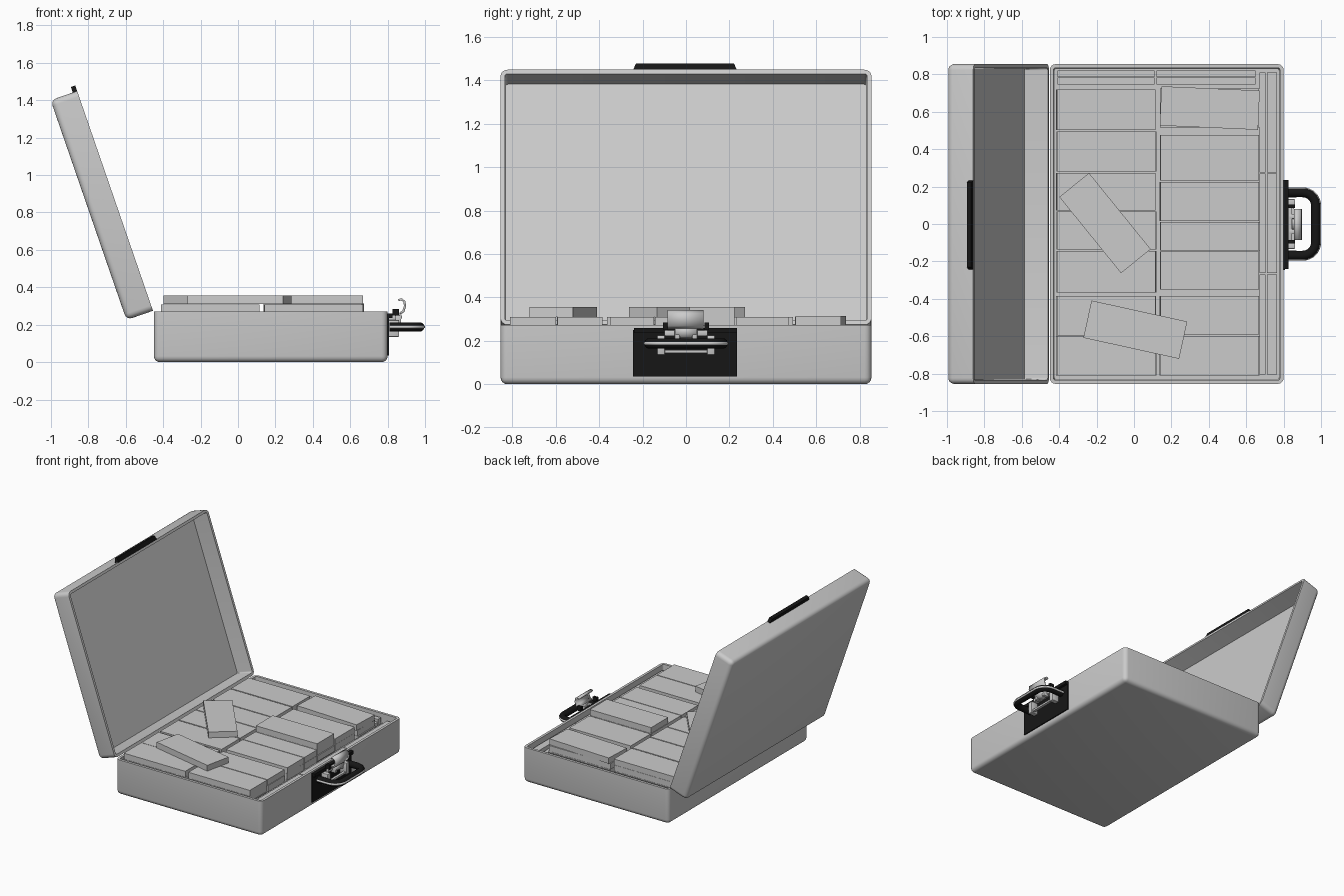
import bpy, bmesh, math, random
from mathutils import Matrix, Vector

if "Cube" in bpy.data.objects:
    bpy.data.objects.remove(bpy.data.objects["Cube"])

random.seed(4)


def material(name, rgb):
    m = bpy.data.materials.new(name)
    m.diffuse_color = (*rgb, 1)
    m.use_nodes = True
    m.node_tree.nodes["Principled BSDF"].inputs["Base Color"].default_value = m.diffuse_color
    return m


GREY = material("grey", (0.6, 0.6, 0.6))
BLACK = material("black", (0.008, 0.008, 0.008))


def add(name, bm, mat, smooth=False, matrix=None):
    me = bpy.data.meshes.new(name)
    bmesh.ops.recalc_face_normals(bm, faces=bm.faces)
    bm.to_mesh(me)
    bm.free()
    me.materials.append(mat)
    if smooth:
        for p in me.polygons:
            p.use_smooth = True
        me.set_sharp_from_angle(angle=math.radians(35))
    ob = bpy.data.objects.new(name, me)
    bpy.context.collection.objects.link(ob)
    if matrix:
        ob.matrix_world = matrix
    return ob


def box(name, x, y, z, mat=GREY, angle=0, matrix=None, bevel=0):
    """Box from (min, max) ranges, turned about its own vertical axis."""
    size = Vector([r[1] - r[0] for r in (x, y, z)])
    mid = Vector([(r[0] + r[1]) / 2 for r in (x, y, z)])
    bm = bmesh.new()
    bmesh.ops.create_cube(bm, size=1)
    bmesh.ops.scale(bm, vec=size, verts=bm.verts)
    if bevel:
        bmesh.ops.bevel(bm, geom=bm.edges[:], offset=bevel, segments=2, profile=0.5, affect='EDGES')
    bmesh.ops.transform(bm, matrix=Matrix.Translation(mid) @ Matrix.Rotation(math.radians(angle), 4, 'Z'),
                        verts=bm.verts)
    return add(name, bm, mat, bool(bevel), matrix)


def tray(name, lx, ly, h, matrix, radius=0.032, wall=0.02):
    """Open shell with rounded sides and bottom, opening towards local +z."""
    bm = bmesh.new()
    bmesh.ops.create_cube(bm, size=1)
    bmesh.ops.scale(bm, vec=(lx, ly, h), verts=bm.verts)
    bmesh.ops.translate(bm, vec=(0, 0, h / 2), verts=bm.verts)
    edges = [e for e in bm.edges if min(v.co.z for v in e.verts) < h - 0.001]
    bmesh.ops.bevel(bm, geom=edges, offset=radius, segments=4, profile=0.5, affect='EDGES')
    bm.normal_update()
    top = max(bm.faces, key=lambda f: f.calc_center_median().z)
    bmesh.ops.inset_region(bm, faces=[top], thickness=wall)
    bmesh.ops.inset_region(bm, faces=[top], thickness=0.006)
    for v in top.verts:
        v.co.z = wall
    return add(name, bm, GREY, True, matrix)


def strip(name, profile, y0, y1, thickness, mat=GREY):
    """Bent sheet: an (x, z) polyline drawn out along y."""
    bm = bmesh.new()
    rows = [[bm.verts.new((x, y, z)) for x, z in profile] for y in (y0, y1)]
    for i in range(len(profile) - 1):
        bm.faces.new((rows[0][i], rows[0][i + 1], rows[1][i + 1], rows[1][i]))
    ob = add(name, bm, mat, True)
    mod = ob.modifiers.new("thickness", 'SOLIDIFY')
    mod.thickness = thickness
    mod.offset = 0
    return ob


# Case base and opened lid
tray("case_base", 1.25, 1.71, 0.272, Matrix.Translation((0.175, 0, 0)))
LID = Matrix.Translation((-0.799, 0, 0.813)) @ Matrix.Rotation(math.atan2(0.945, 0.326), 4, 'Y')
tray("case_lid", 1.243, 1.71, 0.15, LID)

# Black catch strip on the lid's free edge, with tapered ends
catch = box("lid_catch", (-0.653, -0.618), (-0.245, 0.235), (0.125, 0.15), BLACK, matrix=LID)
for v in catch.data.vertices:
    if v.co.x < -0.64:
        v.co.y *= 0.94

# Paper bundles: two columns of stacks, top layer first at the read positions
LAYER = 0.046
FLOOR = 0.022


def stack(name, x, y, top, angle=0):
    z, first = top, True
    while z - LAYER > FLOOR:
        dx = 0 if first else random.uniform(-0.006, 0.006)
        box(name, (x[0] + dx, x[1] + dx), y, (z - LAYER + 0.001, z), angle=angle if first else 0)
        z -= LAYER
        first = False


LEFT, RIGHT = (-0.412, 0.115), (0.142, 0.668)
for y0, y1 in [(0.503, 0.72), (0.28, 0.494), (0.073, 0.272), (-0.136, 0.066), (-0.365, -0.145),
               (-0.595, -0.385), (-0.81, -0.598)]:
    stack("left_bundle", LEFT, (y0, y1), 0.309)
for y0, y1, top, ang in [(0.515, 0.725, 0.314, -2.5), (0.232, 0.475, 0.309, 0), (0.015, 0.224, 0.355, 0),
                         (-0.142, 0.01, 0.309, 0), (-0.35, -0.147, 0.309, 0),
                         (-0.592, -0.385, 0.309, 0), (-0.81, -0.598, 0.309, 0)]:
    stack("right_bundle", RIGHT, (y0, y1), top, ang)

# Bundles standing on edge along the back and right walls
for x0, x1 in ((-0.41, 0.11), (0.12, 0.65)):
    box("back_edge_bundle", (x0, x1), (0.785, 0.822), (FLOOR, 0.245))
    box("back_edge_bundle_low", (x0, x1), (0.745, 0.782), (FLOOR, 0.225))
for y0, y1, a in ((0.275, 0.81, 0), (-0.262, 0.27, 0), (-0.805, -0.27, 0)):
    box("side_edge_bundle", (0.71, 0.765), (y0, y1), (FLOOR, 0.24), angle=a)
    box("side_edge_bundle_low", (0.672, 0.703), (y0, y1), (FLOOR, 0.215), angle=a)

# Two loose bundles lying across the top
for cx, cy, ang in ((-0.155, 0.005, -51), (0.007, -0.565, -12.4)):
    box("loose_bundle", (cx - 0.262, cx + 0.262), (cy - 0.102, cy + 0.102), (0.31, 0.355), angle=ang)

# Black lock plate with its upper lip
box("lock_plate", (0.795, 0.808), (-0.245, 0.235), (0.035, 0.25), BLACK)
box("lock_plate_lip", (0.795, 0.827), (-0.24, 0.235), (0.235, 0.26), BLACK)


# Carry handle: a rounded U with a thin grey line round its outside
def u_handle(name, out, radius, mat):
    r = 0.07 + out
    half, front = 0.168, 0.972
    pts = [(0.81, -half - out)]
    for s in (-1, 1):
        for i in range(9):
            a = math.radians(90 * i / 8)
            a = a if s < 0 else math.pi / 2 - a
            pts.append((front - 0.07 + r * math.sin(a), s * (half - 0.07 + r * math.cos(a))))
    pts.append((0.81, half + out))
    cu = bpy.data.curves.new(name, 'CURVE')
    cu.dimensions = '3D'
    cu.bevel_depth = radius
    cu.bevel_resolution = 3
    cu.use_fill_caps = True
    sp = cu.splines.new('POLY')
    sp.points.add(len(pts) - 1)
    for p, (x, y) in zip(sp.points, pts):
        p.co = (x, y, 0.188, 1)
    cu.materials.append(mat)
    ob = bpy.data.objects.new(name, cu)
    bpy.context.collection.objects.link(ob)
    bpy.ops.object.select_all(action='DESELECT')
    ob.select_set(True)
    bpy.context.view_layer.objects.active = ob
    bpy.ops.object.convert(target='MESH')


u_handle("handle", 0, 0.025, BLACK)
u_handle("handle_line", 0.02, 0.008, GREY)

# Handle mounts, cross bar and the black latch prongs
for s in (-1, 1):
    box("handle_mount", (0.805, 0.862), (s * 0.115 - 0.018, s * 0.115 + 0.018), (0.135, 0.225), bevel=0.005)
    box("latch_prong", (0.825, 0.86), (s * 0.095 - 0.01, s * 0.095 + 0.01), (0.25, 0.285), BLACK)
    box("latch_arm", (0.83, 0.872), (s * 0.04 - 0.012, s * 0.04 + 0.012), (0.205, 0.252), bevel=0.005)
box("mount_bar", (0.835, 0.855), (-0.11, 0.11), (0.143, 0.157))
box("latch_base", (0.805, 0.845), (-0.1, 0.1), (0.222, 0.25), bevel=0.005)

# Bent latch hook
strip("latch_hook", [(0.858, 0.331), (0.873, 0.336), (0.89, 0.324), (0.893, 0.298), (0.884, 0.272), (0.866, 0.26)],
      -0.085, 0.08, 0.012)
strip("latch_tongue", [(0.866, 0.262), (0.872, 0.24), (0.862, 0.218), (0.83, 0.212)], -0.05, 0.05, 0.01)
